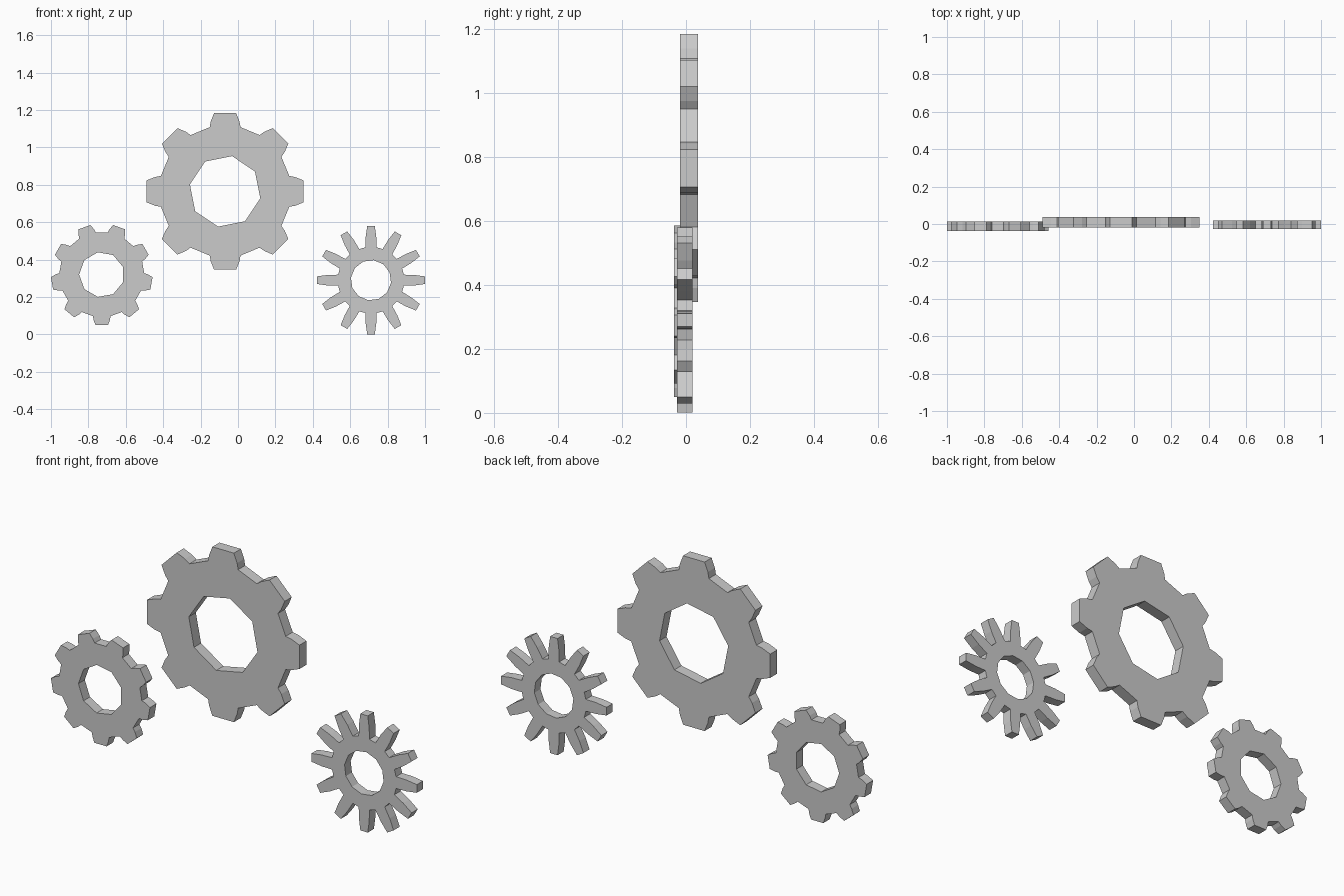
import bpy, bmesh
from math import sin, cos, pi, radians

if "Cube" in bpy.data.objects:
    bpy.data.objects.remove(bpy.data.objects["Cube"])


def gear(name, x, z, y0, y1, teeth, phase, radii, angles, bore):
    """Flat spur gear in the XZ plane; radii and half angles run root, flank, tip."""
    step = 2 * pi / teeth
    outer, inner = [], []
    for i in range(teeth):
        axis = radians(phase) + i * step
        half = [(r, radians(a)) for r, a in zip(radii, angles)]
        outer += [(r, axis - a) for r, a in half]
        outer += [(r, axis + a) for r, a in reversed(half)]
        inner.append((bore, axis - step / 4))

    bm = bmesh.new()

    def ring(points, y):
        return [bm.verts.new((x + r * cos(a), y, z + r * sin(a))) for r, a in points]

    of, ob = ring(outer, y0), ring(outer, y1)
    hf, hb = ring(inner, y0), ring(inner, y1)

    # Rim and bore walls
    for front, back in ((of, ob), (hf, hb)):
        n = len(front)
        for i in range(n):
            j = (i + 1) % n
            bm.faces.new((front[i], front[j], back[j], back[i]))

    # Front and back faces: one sector per tooth plus the gap after it
    for o, h in ((of, hf), (ob, hb)):
        for i in range(teeth):
            k, j = 6 * i, (i + 1) % teeth
            bm.faces.new(o[k:k + 6])
            bm.faces.new((h[i], o[k], o[k + 5], h[j]))
            bm.faces.new((h[j], o[k + 5], o[(k + 6) % len(o)]))

    bmesh.ops.recalc_face_normals(bm, faces=bm.faces)
    mesh = bpy.data.meshes.new(name)
    bm.to_mesh(mesh)
    bm.free()
    bpy.context.collection.objects.link(bpy.data.objects.new(name, mesh))


gear("large_gear", -0.069, 0.765, -0.018, 0.037, 8, 90,
     (0.353, 0.382, 0.423), (13.5, 11.6, 8.0), 0.192)
gear("left_small_gear", -0.7285, 0.32, -0.037, 0.013, 9, 270,
     (0.227, 0.246, 0.272), (12.0, 10.3, 7.1), 0.121)
gear("right_small_gear", 0.711, 0.29, -0.028, 0.020, 12, 90,
     (0.178, 0.234, 0.290), (9.5, 6.9, 4.0), 0.108)
